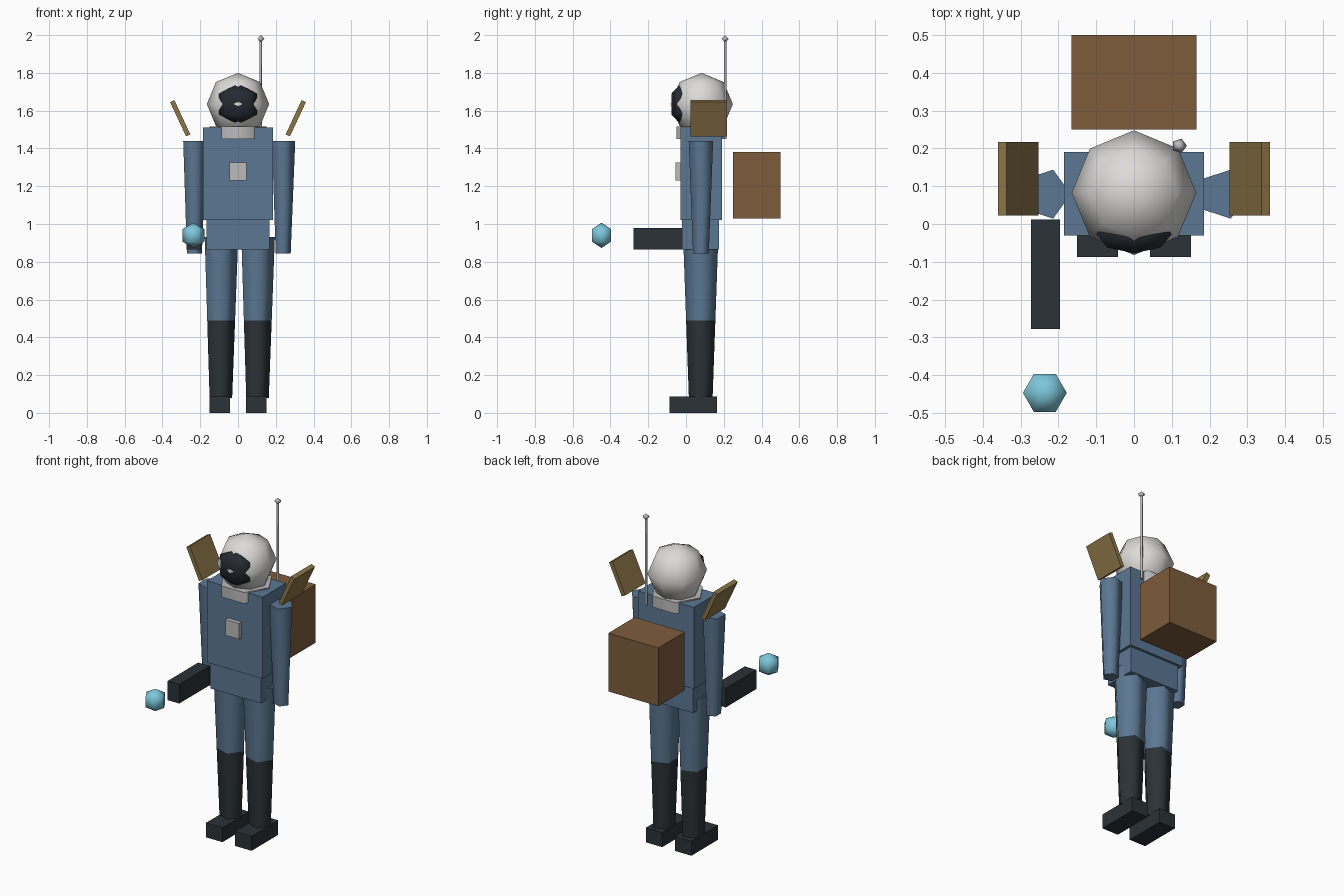
import bpy, bmesh, math
from mathutils import Matrix, Vector

cube = bpy.data.objects.get("Cube")
if cube:
    bpy.data.objects.remove(cube, do_unlink=True)


def material(name, rgb):
    m = bpy.data.materials.new(name)
    m.use_nodes = True
    m.diffuse_color = (*rgb, 1)
    m.node_tree.nodes["Principled BSDF"].inputs["Base Color"].default_value = (*rgb, 1)
    return m


BLUE = material("suit blue", (0.105, 0.185, 0.29))
DARK = material("boot charcoal", (0.024, 0.032, 0.038))
WHITE = material("helmet white", (0.72, 0.71, 0.69))
GREY = material("fitting grey", (0.5, 0.5, 0.5))
VISOR = material("visor dark", (0.018, 0.023, 0.032))
BROWN = material("pack brown", (0.21, 0.107, 0.045))
GOLD = material("panel gold", (0.262, 0.178, 0.065))
CYAN = material("orb cyan", (0.205, 0.57, 0.71))


def finish(name, bm, mat, location):
    bmesh.ops.recalc_face_normals(bm, faces=bm.faces)
    mesh = bpy.data.meshes.new(name)
    bm.to_mesh(mesh)
    bm.free()
    mesh.materials.append(mat)
    obj = bpy.data.objects.new(name, mesh)
    obj.location = location
    bpy.context.collection.objects.link(obj)
    return obj


def box(name, mat, center, size, tilt=0):
    """Block with an optional tilt about the y axis."""
    bm = bmesh.new()
    bmesh.ops.create_cube(bm, size=1)
    bm.transform(Matrix.Rotation(tilt, 4, "Y") @ Matrix.Diagonal((*size, 1)))
    return finish(name, bm, mat, center)


def lathe(name, mat, center, profile, sides, scale=(1, 1, 1)):
    """Revolve (radius, z) points; sides are smooth, end caps stay flat."""
    bm = bmesh.new()
    rings = []
    for r, z in profile:
        if r == 0:
            rings.append([bm.verts.new((0, 0, z))] * sides)
        else:
            turn = [math.tau * i / sides for i in range(sides)]
            rings.append([bm.verts.new((r * math.cos(a), r * math.sin(a), z)) for a in turn])
    for low, high in zip(rings, rings[1:]):
        for i in range(sides):
            j = (i + 1) % sides
            corners = list(dict.fromkeys((low[i], low[j], high[j], high[i])))
            bm.faces.new(corners).smooth = True
    for (r, z), ring in zip(profile, rings):
        if r and z in (profile[0][1], profile[-1][1]):
            bm.faces.new(ring)
    bm.transform(Matrix.Diagonal((*scale, 1)))
    return finish(name, bm, mat, center)


def ball(name, mat, center, radii, sides, rings):
    steps = [math.pi * i / rings for i in range(rings + 1)]
    profile = [(0 if i in (0, rings) else math.sin(a), -math.cos(a))
               for i, a in enumerate(steps)]
    return lathe(name, mat, center, profile, sides, radii)


MID = 0.08  # depth of the body's centre line

# Body
box("torso", BLUE, (0, MID, 1.265), (0.37, 0.22, 0.49))
box("pelvis", BLUE, (0, 0.076, 0.943), (0.336, 0.196, 0.156))
box("chest_plate", GREY, (0, -0.04, 1.277), (0.09, 0.03, 0.095))
lathe("collar", GREY, (0, MID, 0), [(0.151, 1.45), (0.151, 1.517)], 6)

# Head
ball("helmet", WHITE, (0, 0.083, 1.635), (0.165, 0.165, 0.165), 8, 4)
ball("visor", VISOR, (0, -0.027, 1.635), (0.115, 0.058, 0.11), 8, 3)

# Limbs and shoulder panels, one of each per side
for side, s in (("left", 1), ("right", -1)):
    lathe(side + "_arm", BLUE, (0.235 * s, 0.079, 0), [(0.044, 0.845), (0.068, 1.44)], 5)
    lathe(side + "_thigh", BLUE, (0.097 * s, 0.078, 0), [(0.0815, 0.49), (0.098, 0.93)], 5)
    lathe(side + "_boot", DARK, (0.097 * s, 0.078, 0), [(0.066, 0.08), (0.0815, 0.49)], 5)
    box(side + "_foot", DARK, (0.097 * s, 0.039, 0.0435), (0.109, 0.252, 0.087))
    box(side + "_shoulder_panel", GOLD, (0.306 * s, 0.12, 1.56),
        (0.025, 0.194, 0.2), math.radians(25) * s)

# Backpack and antenna
box("backpack", BROWN, (0, 0.375, 1.205), (0.332, 0.25, 0.35))
lathe("antenna_rod", GREY, (0.12, 0.207, 0), [(0.007, 1.45), (0.007, 1.98)], 5)
ball("antenna_tip", GREY, (0.12, 0.207, 1.98), (0.02, 0.02, 0.02), 5, 2)

# Hand-held emitter and its floating orb
box("emitter", DARK, (-0.234, -0.133, 0.922), (0.077, 0.29, 0.115))
ball("orb", CYAN, (-0.236, -0.447, 0.94), (0.067, 0.067, 0.067), 6, 3)
